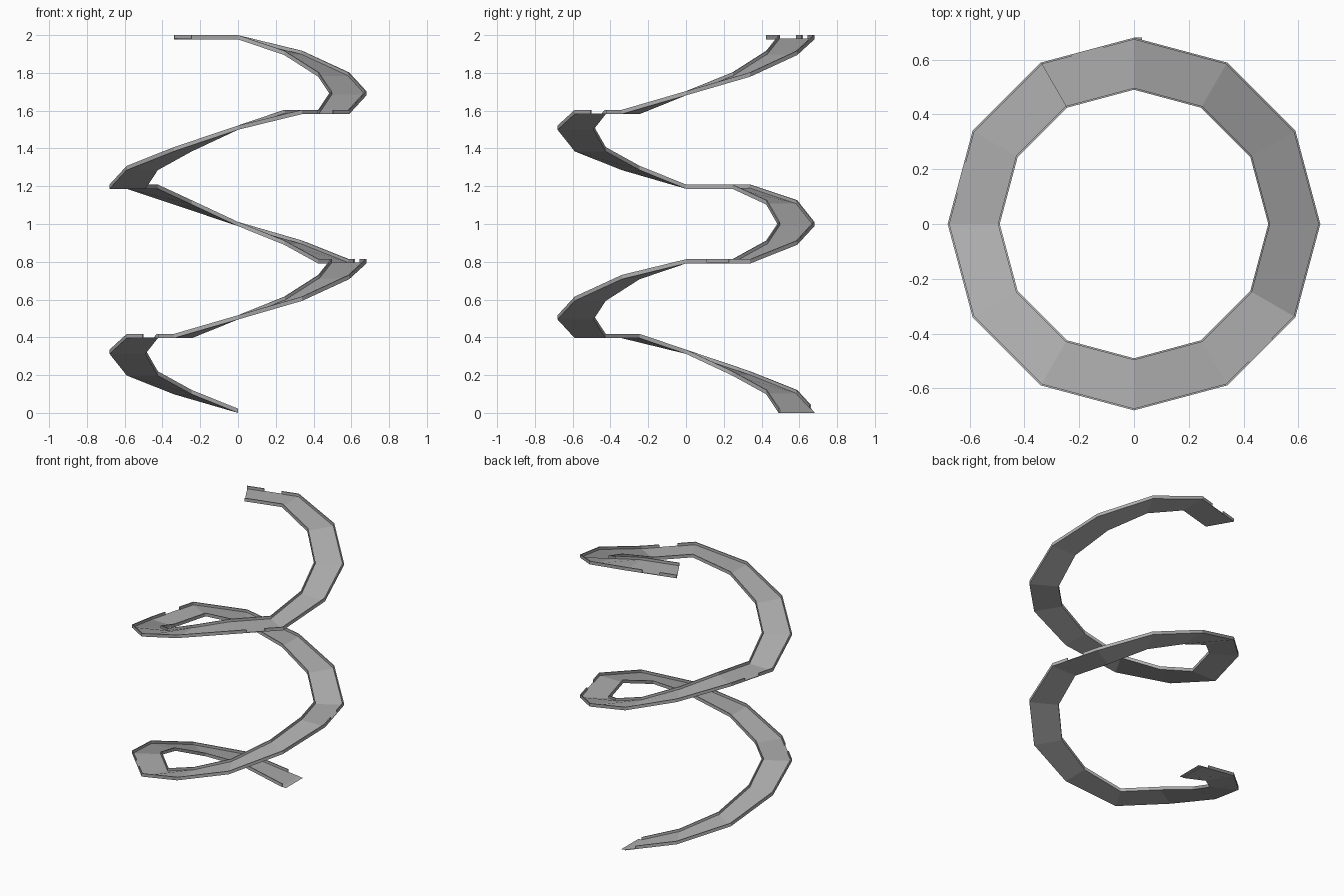
import bpy, bmesh, math
from mathutils import Vector

if "Cube" in bpy.data.objects:
    bpy.data.objects.remove(bpy.data.objects["Cube"])

R_IN, R_OUT = 0.49, 0.68        # walkway edges
RISE = 0.3955                   # height of one flight
FLOOR, LIP_H, LIP_T = 0.004, 0.0225, 0.007
STEPS = (0.0, 0.25, 0.5, 0.79, 1.0)   # climb profile inside a flight

grey = bpy.data.materials.new("light grey")
grey.diffuse_color = (0.42, 0.42, 0.42, 1)
grey.use_nodes = True
grey.node_tree.nodes["Principled BSDF"].inputs["Base Color"].default_value = grey.diffuse_color

# stations: (angle, floor height); each flight is 4 sides plus a level landing
stations = []
for f in range(5):
    for i, s in enumerate(STEPS):
        stations.append((math.radians(90 + 30 * (5 * f + i)), RISE * (f + s)))
stations.append((math.radians(90 + 30 * 25), RISE * 5))


def pt(st, r, dz=0.0):
    return Vector((r * math.cos(st[0]), r * math.sin(st[0]), st[1] + dz))


def sweep(bm, a, b, r0, r1, z0, z1, t0=0.0, t1=1.0):
    """Box-section piece between stations a and b, trimmed to t0..t1."""
    rings = []
    for t in (t0, t1):
        ring = []
        for r, z in ((r0, z0), (r1, z0), (r1, z1), (r0, z1)):
            ring.append(bm.verts.new(pt(a, r, z).lerp(pt(b, r, z), t)))
        rings.append(ring)
    p, q = rings
    for i in range(4):
        j = (i + 1) % 4
        bm.faces.new((p[i], p[j], q[j], q[i]))
    bm.faces.new(p[::-1])
    bm.faces.new(q)


def finish(bm, name):
    bmesh.ops.remove_doubles(bm, verts=bm.verts, dist=1e-5)
    # drop internal caps shared by neighbouring pieces
    seen = {}
    for f in bm.faces:
        seen.setdefault(frozenset(f.verts), []).append(f)
    inner = [f for fs in seen.values() if len(fs) > 1 for f in fs]
    bmesh.ops.delete(bm, geom=inner, context='FACES_ONLY')
    bmesh.ops.recalc_face_normals(bm, faces=bm.faces)
    me = bpy.data.meshes.new(name)
    bm.to_mesh(me)
    bm.free()
    me.materials.append(grey)
    bpy.context.collection.objects.link(bpy.data.objects.new(name, me))


floor, inner_lip, outer_lip = bmesh.new(), bmesh.new(), bmesh.new()
for k in range(25):
    a, b = stations[k], stations[k + 1]
    sweep(floor, a, b, R_IN, R_OUT, 0, FLOOR)
    sweep(inner_lip, a, b, R_IN, R_IN + LIP_T, 0, LIP_H)
    # outer lip has a doorway in the middle of every landing
    spans = ((0, 0.33), (0.67, 1)) if k % 5 == 4 else ((0, 1),)
    if k == 0:
        spans = ((0.2, 1),)
    for t0, t1 in spans:
        sweep(outer_lip, a, b, R_OUT - LIP_T, R_OUT, 0, LIP_H, t0, t1)

# small toe plate where the ramp meets the ground
toe = [floor.verts.new(v) for v in ((0, R_IN, 0.004), (0.03, R_IN, 0), (0.03, R_OUT, 0), (0, R_OUT, 0.004))]
floor.faces.new(toe)

finish(floor, "ramp_floor")
finish(inner_lip, "inner_curb")
finish(outer_lip, "outer_curb")
